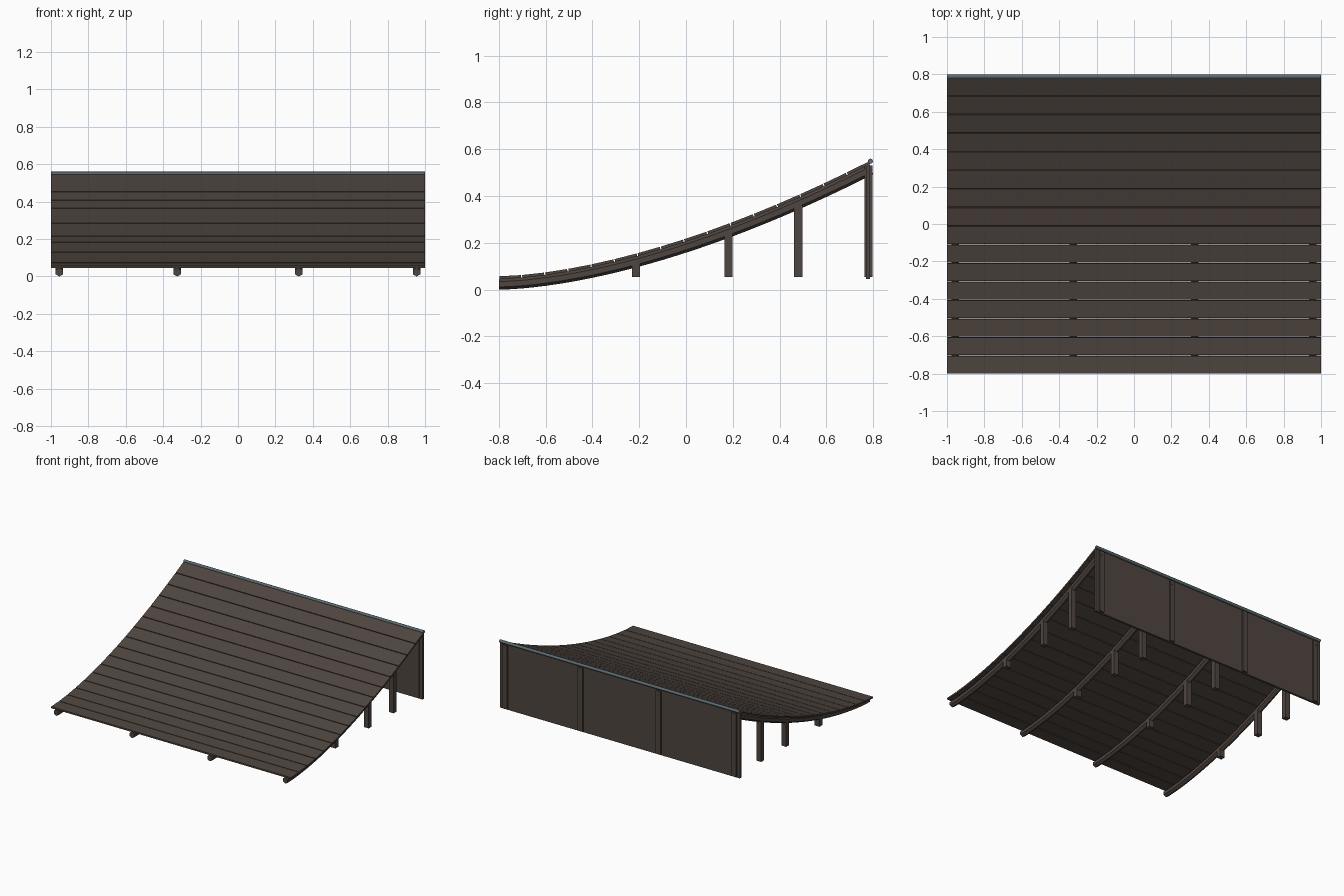
import bpy, bmesh, math
from mathutils import Vector

if "Cube" in bpy.data.objects:
    bpy.data.objects.remove(bpy.data.objects["Cube"])


def material(name, rgb):
    m = bpy.data.materials.new(name)
    m.diffuse_color = (*rgb, 1)
    m.use_nodes = True
    m.node_tree.nodes["Principled BSDF"].inputs["Base Color"].default_value = m.diffuse_color
    return m


PLANK = material("dark plank wood", (0.078, 0.060, 0.050))
FRAME = material("dark frame wood", (0.078, 0.060, 0.050))
STEEL = material("blue grey steel", (0.105, 0.150, 0.170))

RIB_X = (-0.955, -0.325, 0.325, 0.955)
RIB_R = 0.023


def height(y):
    """Rib centre height along the ramp."""
    return RIB_R + 0.496 * (max(y + 0.8, 0) / 1.6) ** 1.64


def frame(y):
    """Unit tangent and normal of the ramp curve in the y-z plane."""
    t = Vector((0, 0.02, height(y + 0.01) - height(y - 0.01))).normalized()
    return t, Vector((0, -t.z, t.y))


def finish(name, bm, mat):
    bmesh.ops.recalc_face_normals(bm, faces=bm.faces)
    me = bpy.data.meshes.new(name)
    bm.to_mesh(me)
    bm.free()
    me.materials.append(mat)
    ob = bpy.data.objects.new(name, me)
    bpy.context.collection.objects.link(ob)
    return ob


def loft(name, rings, mat):
    """Join equal rings of points into a capped solid."""
    bm = bmesh.new()
    vs = [[bm.verts.new(p) for p in r] for r in rings]
    n = len(vs[0])
    for a, b in zip(vs, vs[1:]):
        for i in range(n):
            j = (i + 1) % n
            bm.faces.new((a[i], a[j], b[j], b[i]))
    bm.faces.new(vs[0])
    bm.faces.new(vs[-1])
    return finish(name, bm, mat)


def box(name, x0, x1, y0, y1, z0, z1, mat):
    return loft(name, [[(x, y0, z0), (x, y1, z0), (x, y1, z1), (x, y0, z1)]
                       for x in (x0, x1)], mat)


# Riding surface: sixteen flat planks following the curve
for i in range(16):
    ya, yb = -0.8 + 0.1 * i, -0.7 + 0.1 * i
    ends = []
    for y in (ya, yb):
        n = frame(y)[1] if y > -0.79 else Vector((0, 0, 1))
        ends.append(Vector((0, y, height(y))) + n * (RIB_R - 0.001))
    d = (ends[1] - ends[0]).normalized()
    n = Vector((0, -d.z, d.y))
    a, b = ends[0] + d * 0.0025, ends[1] - d * 0.0025
    prof = (a, b, b + n * 0.012, a + n * 0.012)
    loft(f"plank_{i + 1}", [[p + Vector((x, 0, 0)) for p in prof] for x in (-1, 1)], PLANK)

# Curved ribs: six-sided bars, edge pointing down
for k, x in enumerate(RIB_X):
    rings = []
    for i in range(33):
        y = -0.8 + 1.59 * i / 32
        n = frame(y)[1] if i else Vector((0, 0, 1))
        c = Vector((x, y, height(y)))
        rings.append([c + RIB_R * (n * math.cos(a) + Vector((math.sin(a), 0, 0)))
                      for a in (math.pi / 3 * s for s in range(6))])
    loft(f"rib_{k + 1}", rings, FRAME)

    # Support posts under each rib
    for j, y in enumerate((-0.214, 0.182, 0.48)):
        box(f"post_{k + 1}_{j + 1}", x - 0.02, x + 0.02, y - 0.0175, y + 0.0175,
            0.053, height(y), FRAME)
    # Back post standing proud of the back panel
    box(f"back_post_{k + 1}", x - 0.02, x + 0.02, 0.763, 0.798, 0.053, 0.53, FRAME)

# Back panel
box("back_panel", -1, 1, 0.770, 0.787, 0.046, 0.535, PLANK)

# Coping pipe along the top edge
loft("coping_pipe", [[(x, 0.788 + 0.011 * math.cos(a), 0.549 + 0.011 * math.sin(a))
                      for a in (math.tau * s / 12 for s in range(12))]
                     for x in (-1, 1)], STEEL)
bpy.data.objects["coping_pipe"].select_set(True)
bpy.context.view_layer.objects.active = bpy.data.objects["coping_pipe"]
bpy.ops.object.shade_smooth_by_angle(angle=math.radians(40))
